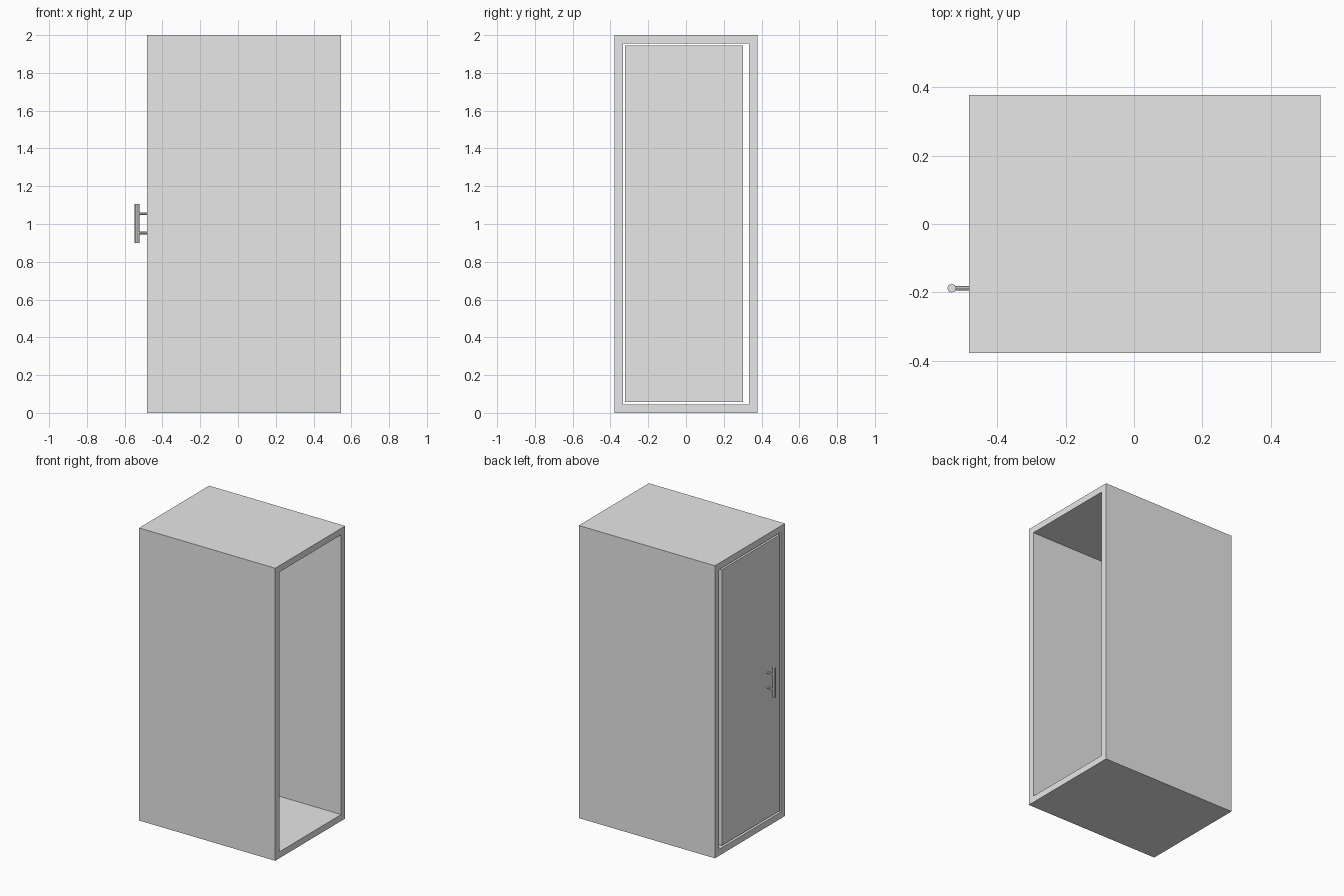
import bpy
import bmesh
from math import pi
from mathutils import Matrix, Vector

default_cube = bpy.data.objects.get("Cube")
if default_cube:
    bpy.data.objects.remove(default_cube, do_unlink=True)

# One plain grey for the whole cabinet
grey = bpy.data.materials.new("plain_grey")
grey.use_nodes = True
colour = (0.8, 0.8, 0.8, 1)
grey.diffuse_color = colour
for node in grey.node_tree.nodes:
    if node.type == "BSDF_PRINCIPLED":
        node.inputs["Base Color"].default_value = colour


def finish(name, bm):
    mesh = bpy.data.meshes.new(name)
    bm.to_mesh(mesh)
    bm.free()
    mesh.materials.append(grey)
    obj = bpy.data.objects.new(name, mesh)
    bpy.context.collection.objects.link(obj)
    return obj


def box(low, high):
    low, high = Vector(low), Vector(high)
    bm = bmesh.new()
    place = Matrix.Translation((low + high) / 2) @ Matrix.Diagonal((*(high - low), 1))
    bmesh.ops.create_cube(bm, size=1, matrix=place)
    return bm


def rod(name, centre, radius, length, turn=Matrix()):
    bm = bmesh.new()
    bmesh.ops.create_cone(bm, cap_ends=True, segments=8, radius1=radius,
                          radius2=radius, depth=length,
                          matrix=Matrix.Translation(centre) @ turn)
    return finish(name, bm)


outer_x = -0.483  # plane of the door face

# Hollow cabinet, open at both x ends, walls thickened inwards
bm = box((outer_x, -0.378, 0), (0.546, 0.378, 2))
ends = [f for f in bm.faces if abs(f.normal.x) > 0.9]
bmesh.ops.delete(bm, geom=ends, context="FACES_ONLY")
shell = finish("cabinet_shell", bm)
walls = shell.modifiers.new("walls", "SOLIDIFY")
walls.thickness = 0.044
walls.offset = -1
walls.use_even_offset = True

# Door set in the opening, with a wider gap on the hinge side
finish("door", box((outer_x, -0.322, 0.058), (outer_x + 0.04, 0.303, 1.944)))

# Pull handle: upright bar on two posts
bar_x, handle_y = -0.534, -0.188
rod("handle_bar", (bar_x, handle_y, 1.003), 0.013, 0.205)
sideways = Matrix.Rotation(pi / 2, 4, "Y")
for name, z in (("lower_handle_post", 0.952), ("upper_handle_post", 1.054)):
    rod(name, ((bar_x + outer_x) / 2, handle_y, z), 0.007, outer_x - bar_x, sideways)
